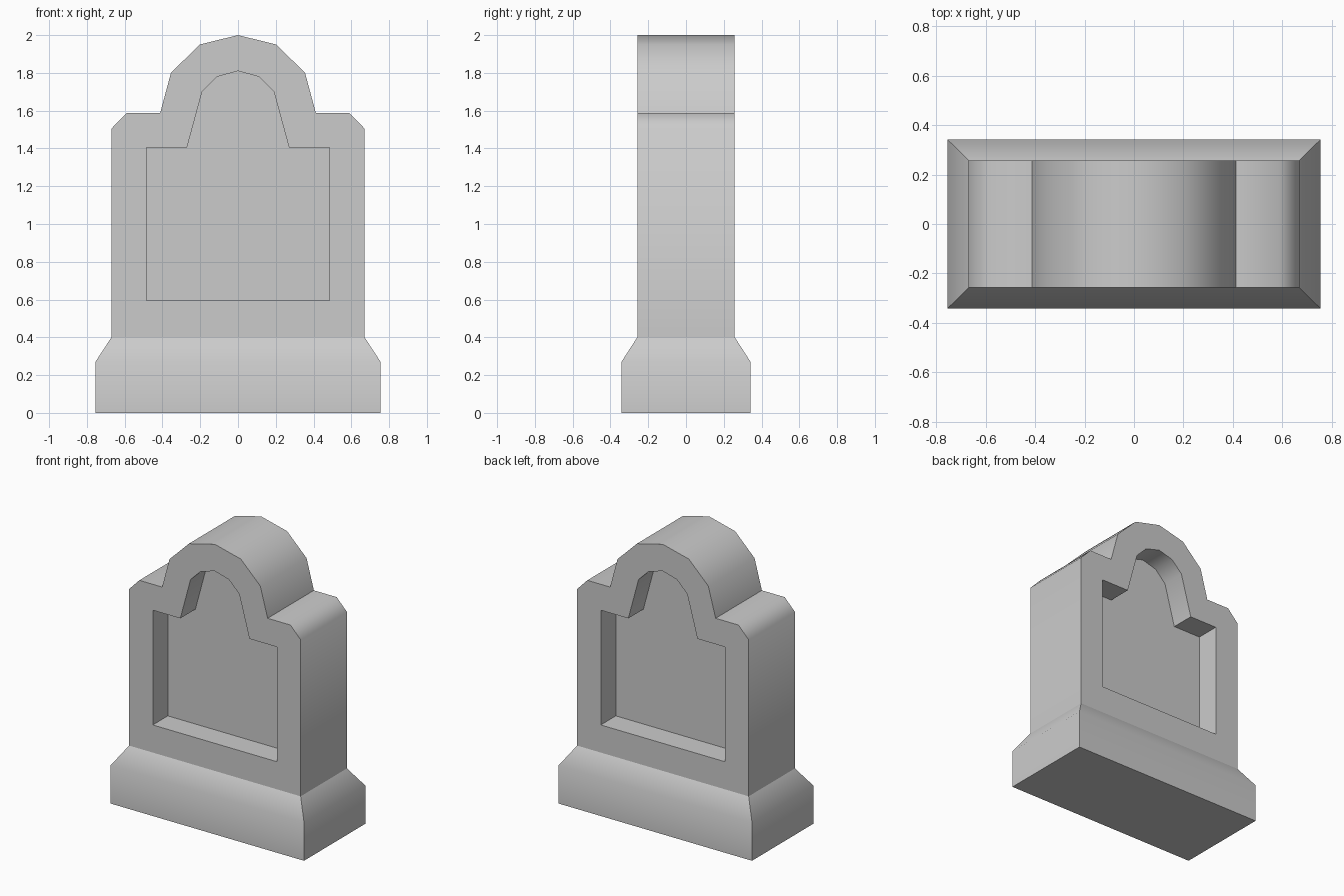
import bpy, bmesh, math

if "Cube" in bpy.data.objects:
    bpy.data.objects.remove(bpy.data.objects["Cube"])

# Right half of each profile (x, z), from the crown down
OUTER = [(0, 2.0), (.203, 1.95), (.355, 1.80), (.412, 1.588), (.59, 1.588), (.67, 1.505), (.67, .40)]
INNER = [(0, 1.81), (.11, 1.78), (.19, 1.70), (.27, 1.405), (.485, 1.405), (.485, 1.405), (.485, .595)]
HALF_DEPTH = .258      # half thickness of the slab
PANEL = .09            # half thickness left between the two recesses


def mirrored(half):
    return half + [(-x, z) for x, z in reversed(half[1:])]


def finish(name, bm):
    bmesh.ops.remove_doubles(bm, verts=bm.verts, dist=.0005)
    bmesh.ops.recalc_face_normals(bm, faces=bm.faces)
    mesh = bpy.data.meshes.new(name)
    bm.to_mesh(mesh)
    bm.free()
    ob = bpy.data.objects.new(name, mesh)
    bpy.context.collection.objects.link(ob)
    bpy.ops.object.select_all(action='DESELECT')
    bpy.context.view_layer.objects.active = ob
    ob.select_set(True)
    bpy.ops.object.shade_smooth_by_angle(angle=math.radians(50))
    return ob


def face(bm, points):
    points = list(dict.fromkeys(points))      # drop repeated corners
    bm.faces.new([bm.verts.new(p) for p in points])


def bridge(bm, a, b, skip=None):
    n = len(a)
    for i in range(n):
        j = (i + 1) % n
        if i != skip and len({a[i], a[j], b[i], b[j]}) > 2:
            face(bm, [a[i], a[j], b[j], b[i]])


def loop(profile, y):
    return [(x, y, z) for x, z in profile]


# Headstone slab with a recessed panel on both faces
outer, inner = mirrored(OUTER), mirrored(INNER)
bm = bmesh.new()
bottom = len(OUTER) - 1                       # the edge resting on the plinth
bridge(bm, loop(outer, -HALF_DEPTH), loop(outer, HALF_DEPTH), skip=bottom)
for s in (-1, 1):
    rim = loop(inner, s * HALF_DEPTH)
    back = loop(inner, s * PANEL)
    bridge(bm, loop(outer, s * HALF_DEPTH), rim)
    bridge(bm, rim, back)
    face(bm, back)
finish("headstone", bm)


# Plinth with a sloped shoulder
def rect(x, y, z):
    return [(-x, -y, z), (x, -y, z), (x, y, z), (-x, y, z)]


bm = bmesh.new()
foot, shoulder, top = rect(.755, .342, 0), rect(.755, .342, .27), rect(.67, HALF_DEPTH, .40)
face(bm, foot)
bridge(bm, foot, shoulder)
bridge(bm, shoulder, top)
finish("plinth", bm)
